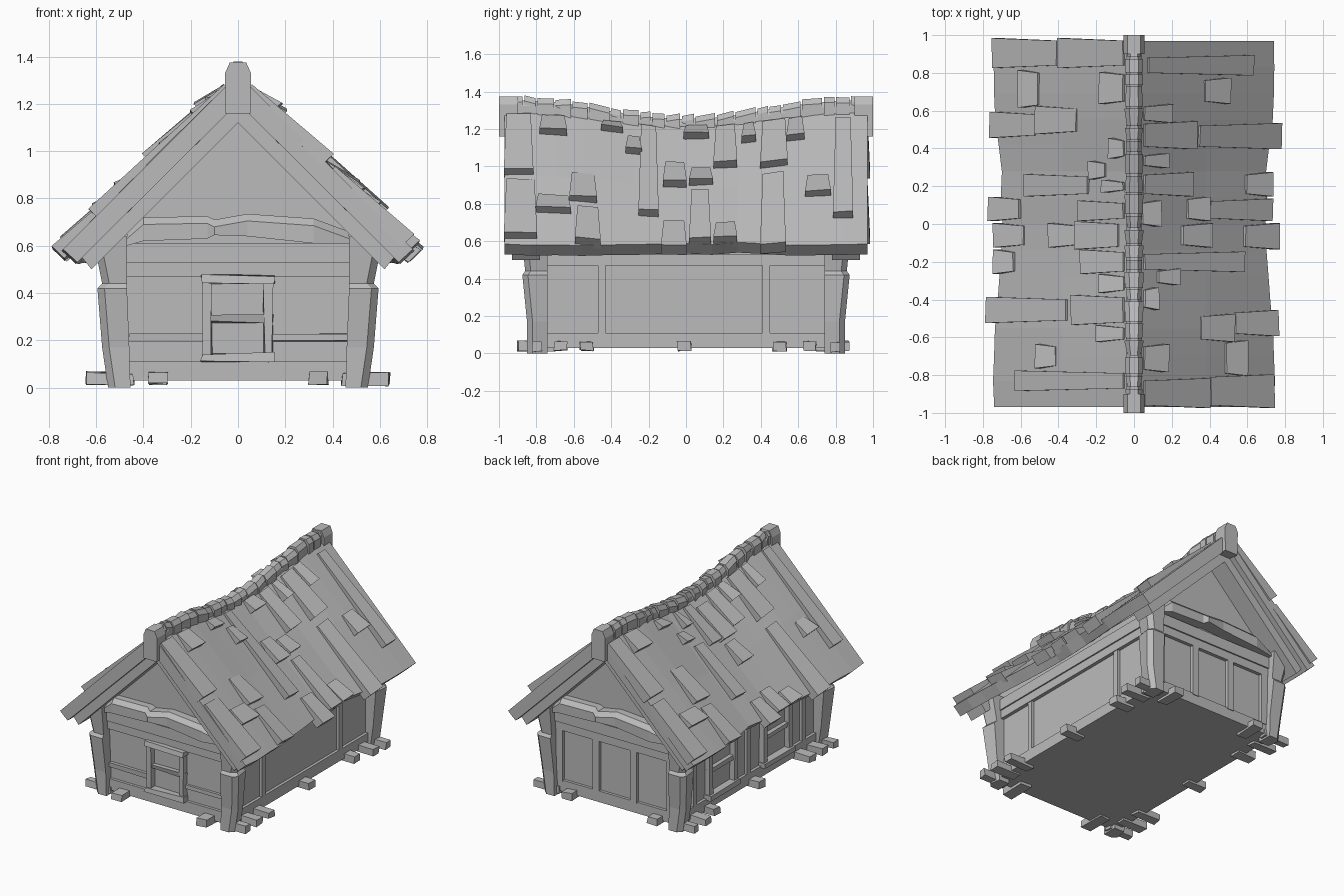
import bpy, bmesh, math, random
from mathutils import Vector

random.seed(7)
cube = bpy.data.objects.get("Cube")
if cube:
    bpy.data.objects.remove(cube, do_unlink=True)

stone = bpy.data.materials.new("plain_grey")
stone.use_nodes = True
grey = (0.5, 0.5, 0.5, 1)
stone.diffuse_color = grey
stone.node_tree.nodes["Principled BSDF"].inputs["Base Color"].default_value = grey


def finish(name, bm):
    bmesh.ops.recalc_face_normals(bm, faces=bm.faces)
    mesh = bpy.data.meshes.new(name)
    bm.to_mesh(mesh)
    bm.free()
    mesh.materials.append(stone)
    obj = bpy.data.objects.new(name, mesh)
    bpy.context.collection.objects.link(obj)
    return obj


def add_loft(bm, rings):
    """Skin closed rings of equal length and cap both ends."""
    rows = [[bm.verts.new(p) for p in ring] for ring in rings]
    n = len(rows[0])
    for a, b in zip(rows, rows[1:]):
        for i in range(n):
            j = (i + 1) % n
            bm.faces.new((a[i], a[j], b[j], b[i]))
    bm.faces.new(rows[0][::-1])
    bm.faces.new(rows[-1])


def loft(name, rings):
    bm = bmesh.new()
    add_loft(bm, rings)
    return finish(name, bm)


def add_box(bm, x0, x1, y0, y1, z0, z1, wobble=0.0):
    w = lambda v: v + random.uniform(-wobble, wobble)
    add_loft(bm, [[(w(x), w(y), w(z)) for x, y in ((x0, y0), (x1, y0), (x1, y1), (x0, y1))]
                  for z in (z0, z1)])


def boxes(name, items, wobble=0.0):
    bm = bmesh.new()
    for item in items:
        add_box(bm, *item, wobble)
    return finish(name, bm)


# House body with gables
outline = [(-0.5, 0.03), (0.5, 0.03), (0.5, 0.68), (0, 1.18), (-0.5, 0.68)]
loft("house_body", [[(x, y, z) for x, z in outline] for y in (-0.79, 0.79)])

# Leaning corner posts: height, inner x, outer x, inner y, outer y
post = [(0, 0.455, 0.55, 0.74, 0.85), (0.17, 0.46, 0.575, 0.74, 0.85),
        (0.42, 0.47, 0.595, 0.74, 0.875), (0.44, 0.47, 0.575, 0.74, 0.86),
        (0.64, 0.47, 0.615, 0.74, 0.88)]
for sx, side in ((1, "left"), (-1, "right")):
    for sy, end in ((-1, "front"), (1, "back")):
        loft(f"{end}_{side}_post", [[(sx * x, sy * y, z) for x, y in
             ((a, c), (b - 0.015, c), (b, d - 0.03), (b - 0.03, d), (a, d))]
             for z, a, b, c, d in post])

# Timber rails shared by all walls
rails = []
for s in (-1, 1):
    for z0, z1, out in ((0.03, 0.11, 0.02), (0.47, 0.53, 0.025), (0.53, 0.61, 0.035)):
        rails.append((-0.47, 0.47, s * 0.78, s * (0.79 + out), z0, z1))
        rails.append((s * 0.49, s * (0.5 + out), -0.75, 0.75, z0, z1))
boxes("wall_rails", rails)

# Upright studs and the low front rails
boxes("left_wall_studs", [(0.49, 0.52, y - 0.02, y + 0.02, 0.1, 0.48) for y in (-0.45, 0.43)])
boxes("back_wall_studs", [(x - 0.025, x + 0.025, 0.78, 0.815, 0.1, 0.48)
                          for x in (-0.44, -0.15, 0.15, 0.44)])
boxes("front_low_rails", [(s * 0.14, s * 0.46, -0.81, -0.78, 0.195, 0.225) for s in (-1, 1)], 0.006)


def window(name, place, c, z0, z1, half, wobble):
    """Frame with a middle bar; place turns (along, out) ranges into x and y ranges."""
    t = 0.035
    parts = [(c - half - 0.01, c + half + 0.01, 0.055, z1 - t, z1),
             (c - half - 0.01, c + half + 0.01, 0.055, z0, z0 + t),
             (c - half, c - half + t, 0.04, z0, z1), (c + half - t, c + half, 0.04, z0, z1),
             (c - half, c + half, 0.03, (z0 + z1) / 2 - 0.015, (z0 + z1) / 2 + 0.015)]
    boxes(name, [place(a, b, out) + (lo, hi) for a, b, out, lo, hi in parts], wobble)


window("front_window", lambda a, b, out: (a, b, -0.79 - out, -0.78), 0, 0.11, 0.475, 0.145, 0.006)
for c, tag in ((0.34, "back"), (-0.28, "front")):
    window(f"right_wall_{tag}_window", lambda a, b, out: (-0.5 - out, -0.49, a, b),
           c, 0.1, 0.5, 0.16, 0.003)
boxes("right_wall_studs", [(-0.52, -0.49, y - 0.02, y + 0.02, 0.1, 0.48) for y in (-0.6, 0.03, 0.64)])

# Rough hewn tie beams across the gables
beam = [(-0.47, 0.6, 0.66, 0.85), (-0.4, 0.62, 0.72, 0.87), (-0.13, 0.63, 0.725, 0.87),
        (-0.1, 0.645, 0.71, 0.89), (0.04, 0.64, 0.735, 0.87), (0.32, 0.61, 0.715, 0.88),
        (0.47, 0.61, 0.66, 0.85)]
for s, end in ((-1, "front"), (1, "back")):
    loft(f"{end}_tie_beam", [[(-s * x, s * y, z) for y, z in
         ((0.78, lo), (out, lo), (out, hi - 0.03), (out - 0.03, hi), (0.78, hi))]
         for x, lo, hi, out in beam])

# Foundation beam ends poking out under the walls
feet = [(s * 0.45, s * (0.64 if abs(y) > 0.5 else 0.6), y - 0.035, y + 0.035, 0.015, 0.065)
        for s in (-1, 1) for y in (-0.67, -0.53, -0.01, 0.5, 0.66)]
feet += [(x - 0.04, x + 0.04, s * 0.7, s * (0.9 if s < 0 else 0.87), 0.015, 0.065)
         for s in (-1, 1) for x in (-0.34, 0.34)]
feet += [(sx * 0.44, sx * 0.64, sy * 0.77, sy * 0.82, 0.01, 0.06) for sx in (-1, 1) for sy in (-1, 1)]
boxes("foundation_beams", feet, 0.005)


# Sagging roof surface
def sag(y):
    return 0.5 + 0.5 * math.cos(math.pi * min(abs(y) / 0.88, 1))


def eave(y):
    return 0.74 - 0.04 * sag(y)


def roof_z(x, y):
    top = 1.325 - 0.075 * sag(y)
    return top + (0.585 - top) * x / eave(y)


roof_rings = []
for i in range(15):
    y = -0.97 + 1.94 * i / 14
    bump = random.uniform(-0.012, 0.012) if 0 < i < 14 else 0
    e = eave(y) + bump
    half = [(e - 0.06, roof_z(e, y) - 0.055), (e, roof_z(e, y)), (0.38, roof_z(0.38, y) + bump)]
    ring = [(0, y, roof_z(0, y) - 0.12)] + [(x, y, z) for x, z in half]
    ring += [(0, y, roof_z(0, y))] + [(-x, y, z) for x, z in half[::-1]]
    roof_rings.append(ring)
loft("roof_slab", roof_rings)

# Rafters below the roof ends
bm = bmesh.new()
for sx in (-1, 1):
    for sy in (-1, 1):
        add_loft(bm, [[(sx * x, sy * y, z) for x, z in
                 ((0, 1.21), (0.66, 0.55), (0.62, 0.5), (0, 1.12))] for y in (0.78, 0.93)])
finish("gable_rafters", bm)

# Wedge shingles in hundredths: near x, far x, low y, high y
left_tiles = [
    (7, 63, 79, 89), (37, 51, 64, 77), (5, 20, 54, 63), (5, 33, 40, 54), (34, 78, 40, 53),
    (5, 18, 30, 37), (5, 31, 15, 27), (59, 73, 15, 27), (28, 40, 2, 14), (40, 73, 2, 13),
    (4, 14, -1, 12), (25, 41, -12, 0), (58, 77, -13, 0), (5, 58, -25, -15), (12, 24, -32, -24),
    (5, 13, -45, -34), (35, 53, -62, -48), (53, 76, -59, -46), (5, 18, -78, -64),
    (48, 60, -80, -62), (5, 40, -97, -82), (40, 74, -97, -80)]
right_tiles = [
    (5, 40, 83, 98), (40, 75, 83, 98), (50, 61, 62, 81), (5, 18, 64, 80), (30, 52, 48, 62),
    (52, 76, 46, 59), (5, 13, 35, 45), (24, 58, 15, 26), (15, 24, 24, 33), (5, 17, 17, 23),
    (60, 77, 2, 14), (5, 30, 2, 12), (58, 74, -12, 0), (30, 45, -12, 0), (8, 31, -13, 1),
    (63, 74, -26, -14), (5, 28, -26, -14), (5, 18, -36, -27), (35, 78, -52, -39),
    (5, 33, -53, -38), (5, 20, -62, -54), (41, 52, -76, -64), (5, 63, -88, -78)]


def shingles(name, tiles, sx):
    bm = bmesh.new()
    n = Vector((0.72, 0, 0.69))
    for tile in tiles:
        x0, x1, y0, y1 = (v / 100 for v in tile)
        x1 -= 0.03
        rings = []
        for x, low, high, grow in ((x0, -0.03, 0.012, -0.01), (x1, -0.025, 0.05, 0.004)):
            ring = []
            for y, h in ((y0 - grow, low), (y1 + grow, low), (y1 + grow, high), (y0 - grow, high)):
                h += random.uniform(-0.006, 0.006)
                p = Vector((x, y, roof_z(x, y))) + n * h
                ring.append((sx * p.x, p.y, p.z))
            rings.append(ring)
        add_loft(bm, rings)
    return finish(name, bm)


shingles("left_shingles", left_tiles, 1)
shingles("right_shingles", right_tiles, -1)


# Ridge beam with a row of rough cap stones
def ridge_ring(y, w, up):
    z = 1.365 - 0.1 * sag(y)
    return [(-w, y, z - 0.11), (w, y, z - 0.11), (w, y, z - 0.03 + up),
            (w * 0.5, y, z + up), (-w * 0.5, y, z + up), (-w, y, z - 0.03 + up)]


loft("ridge_beam", [ridge_ring(-0.98 + 0.14 * i, 0.04, -0.012) for i in range(15)])
bm = bmesh.new()
y = -0.97
while y < 0.95:
    step = min(random.uniform(0.06, 0.12), 0.975 - y)
    add_loft(bm, [ridge_ring(y + 0.004, random.uniform(0.034, 0.05), random.uniform(0, 0.015)),
                  ridge_ring(y + step - 0.006, random.uniform(0.04, 0.052), random.uniform(0, 0.018))])
    y += step
finish("ridge_caps", bm)

# Hanging blocks that close the ridge ends
end_block = [(-0.052, 1.16), (0.052, 1.16), (0.055, 1.33), (0.035, 1.375), (-0.035, 1.375), (-0.055, 1.33)]
for s, end in ((-1, "front"), (1, "back")):
    loft(f"{end}_ridge_end", [[(x, s * y, z) for x, z in end_block] for y in (0.9, 1.0)])
